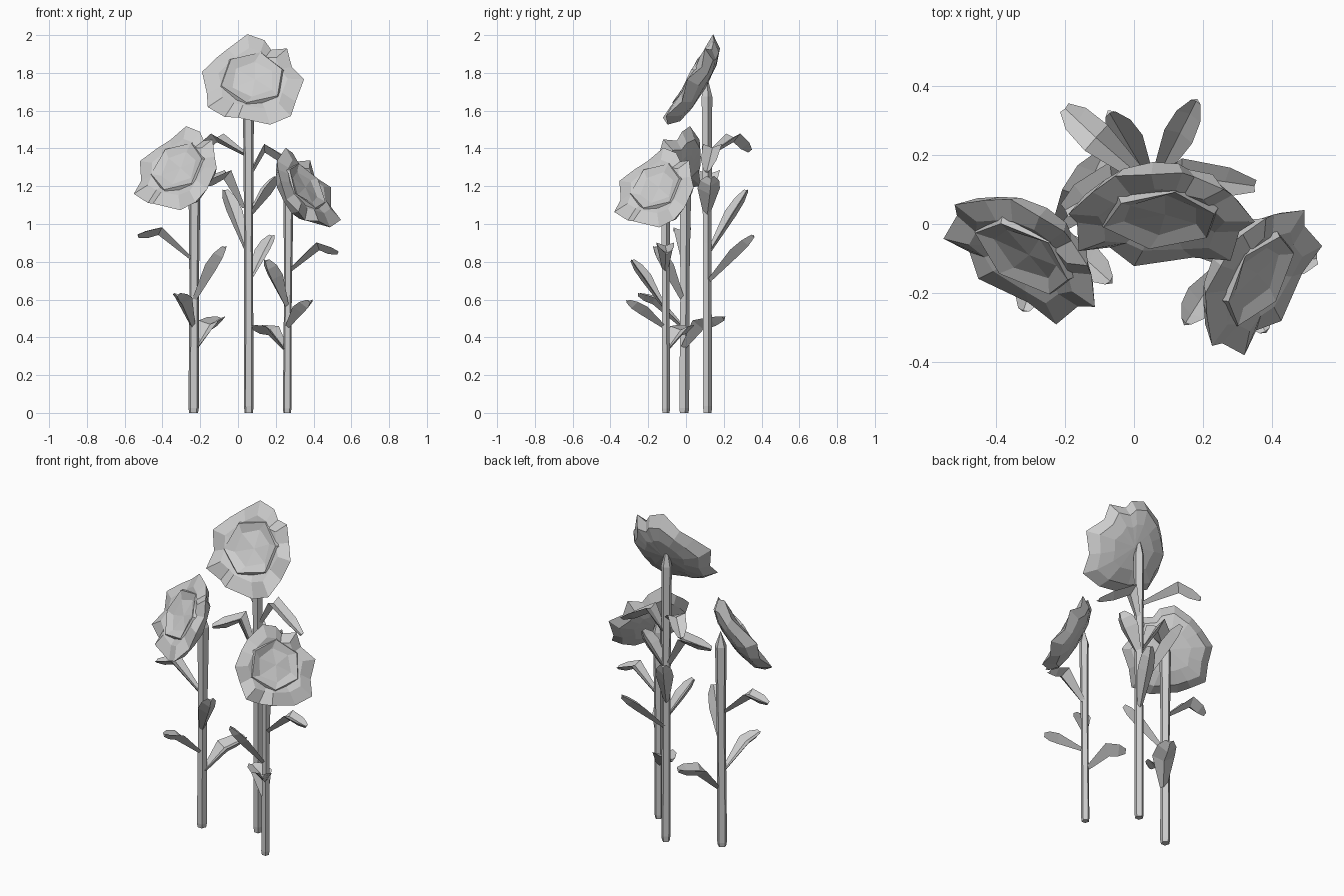
import bpy, bmesh, math
from mathutils import Vector, Matrix

cube = bpy.data.objects.get("Cube")
if cube:
    bpy.data.objects.remove(cube, do_unlink=True)

grey = bpy.data.materials.new("plain grey")
grey.use_nodes = True
COLOUR = (0.6, 0.6, 0.6, 1)
grey.diffuse_color = COLOUR
grey.node_tree.nodes["Principled BSDF"].inputs["Base Color"].default_value = COLOUR


def skin(bm, rings, start=None, end=None):
    """Bridge matching rings; close each end with a point, or a flat face."""
    loops = [[bm.verts.new(p) for p in ring] for ring in rings]
    n = len(loops[0])
    for a, b in zip(loops, loops[1:]):
        for i in range(n):
            j = (i + 1) % n
            bm.faces.new((a[i], a[j], b[j], b[i]))
    for loop, point in ((loops[0], start), (loops[-1], end)):
        if point is None:
            bm.faces.new(loop)
        else:
            pole = bm.verts.new(point)
            for i in range(n):
                bm.faces.new((loop[i], loop[(i + 1) % n], pole))


def finish(bm, name, matrix=None):
    bmesh.ops.recalc_face_normals(bm, faces=bm.faces)
    mesh = bpy.data.meshes.new(name)
    bm.to_mesh(mesh)
    bm.free()
    mesh.materials.append(grey)
    ob = bpy.data.objects.new(name, mesh)
    if matrix:
        ob.matrix_world = matrix
    bpy.context.collection.objects.link(ob)


# Ragged petal outline: across, up, lift
RIM = [(.27, -.01, .01), (.205, .085, -.025), (.18, .178, .01), (.095, .19, -.025),
       (.06, .24, -.01), (-.03, .265, .01), (-.135, .195, -.025), (-.20, .127, -.01),
       (-.27, .035, .01), (-.245, -.075, -.025), (-.24, -.18, .01), (-.15, -.22, -.025),
       (-.08, -.25, .02), (.09, -.27, -.02), (.20, -.235, .01), (.225, -.127, -.025)]


def flower_head(name, centre, facing, size):
    n = Vector(facing).normalized()
    u = Vector((0, 0, 1)).cross(n).normalized()
    v = n.cross(u)
    matrix = Matrix.Translation(centre) @ Matrix((u, v, n)).transposed().to_4x4() @ Matrix.Scale(size, 4)

    def ring(scale, height, lift):
        return [(x * scale, y * scale, height + h * lift) for x, y, h in RIM]

    # Domed back, ragged rim and shallow dished front
    bm = bmesh.new()
    skin(bm, [ring(.5, -.088, 0), ring(.82, -.062, .3), ring(1, 0, 1), ring(.68, .008, .3)],
         (0, 0, -.097), (0, 0, -.045))

    # Low inner petals around a sunken heart
    def hexagon(r, h, turn):
        return [(r * (1 + .1 * (i % 2)) * math.cos(math.tau * i / 6 + turn),
                 r * math.sin(math.tau * i / 6 + turn),
                 h + .005 * (-1) ** i) for i in range(6)]
    skin(bm, [hexagon(.18, -.02, .3), hexagon(.16, .012, .3), hexagon(.11, -.008, .45)],
         (0, 0, -.05), (.01, 0, -.008))
    finish(bm, name, matrix)


def stem(name, base, top, r):
    # Five-sided stalk with a bevelled foot and a pointed top
    bm = bmesh.new()
    base, top = Vector(base), Vector(top)

    def ring(t, s):
        c = base.lerp(top, t)
        return [c + Vector((s * math.cos(math.tau * i / 5 + .3),
                            s * math.sin(math.tau * i / 5 + .3), 0)) for i in range(5)]
    skin(bm, [ring(0, r * .85), ring(.02, r), ring(.5, r * .9), ring(.93, r * 1.15)], None, top)
    finish(bm, name)


def leaf(name, width, points):
    # Folded blade: narrow at the stalk, widest past the middle, blunt tip
    pts = [Vector(p) for p in points]
    if len(pts) == 2:
        pts.insert(1, pts[0].lerp(pts[1], .6) + Vector((0, 0, .01)))
    a, b, c = pts
    spine = [(a, b - a, .3), (b, c - a, 1), (b.lerp(c, .6), c - b, .85), (c, c - b, .35)]
    bm = bmesh.new()
    rings = []
    for p, along, w in spine:
        along = along.normalized()
        side = along.cross(Vector((0, 0, 1))).normalized()
        up = side.cross(along)
        half = side * width * w / 2
        rise = up * width * w * .14
        rings.append([p - half + rise, p - rise * .4, p + half + rise, p - rise * 2 - up * .004])
    skin(bm, rings)
    finish(bm, name)


# Tall middle flower
stem("middle_stem", (.057, .112, 0), (.055, .108, 1.80), .027)
flower_head("middle_head", (.08, .02, 1.77), (0, -.87, .5), 1)

# Flower on the model's right
stem("right_stem", (-.235, -.012, 0), (-.23, -.005, 1.31), .029)
flower_head("right_head", (-.315, -.09, 1.30), (-.48, -.72, .5), .93)

# Flower on the model's left
stem("left_stem", (.26, -.108, 0), (.268, -.11, 1.22), .024)
flower_head("left_head", (.358, -.155, 1.197), (.74, -.46, .5), .88)

# Leaves up each stalk: width, then the path from stalk to tip
LEAVES = {
    "middle_leaf": [
        (.09, [(.06, .12, .70), (.18, .355, .94)]),
        (.1, [(.045, .125, .86), (-.07, .32, 1.18)]),
        (.1, [(.04, .12, 1.37), (-.11, .25, 1.465), (-.2, .335, 1.39)]),
        (.12, [(.035, .11, 1.09), (-.06, .12, 1.27), (-.2, .04, 1.21)]),
        (.1, [(.06, .11, 1.26), (.14, .14, 1.41), (.35, .11, 1.28)]),
        (.12, [(.06, .11, 1.05), (.2, .13, 1.25)])],
    "left_leaf": [
        (.095, [(.265, -.11, .75), (.42, -.11, .89), (.53, -.1, .85)]),
        (.095, [(.265, -.12, .46), (.38, -.31, .595)]),
        (.095, [(.255, -.12, .57), (.15, -.285, .81)]),
        (.12, [(.25, -.1, .34), (.175, -.03, .445), (.08, .02, .455)])],
    "right_leaf": [
        (.125, [(-.22, -.01, .35), (-.15, .075, .475), (-.09, .2, .505)]),
        (.095, [(-.24, -.02, .46), (-.29, -.16, .6), (-.32, -.25, .63)]),
        (.095, [(-.245, -.015, .82), (-.41, -.02, .97), (-.53, -.03, .94)]),
        (.095, [(-.23, -.02, .6), (-.07, -.165, .88)])],
}
for name, blades in LEAVES.items():
    for i, (width, path) in enumerate(blades, 1):
        leaf(f"{name}_{i}", width, path)
